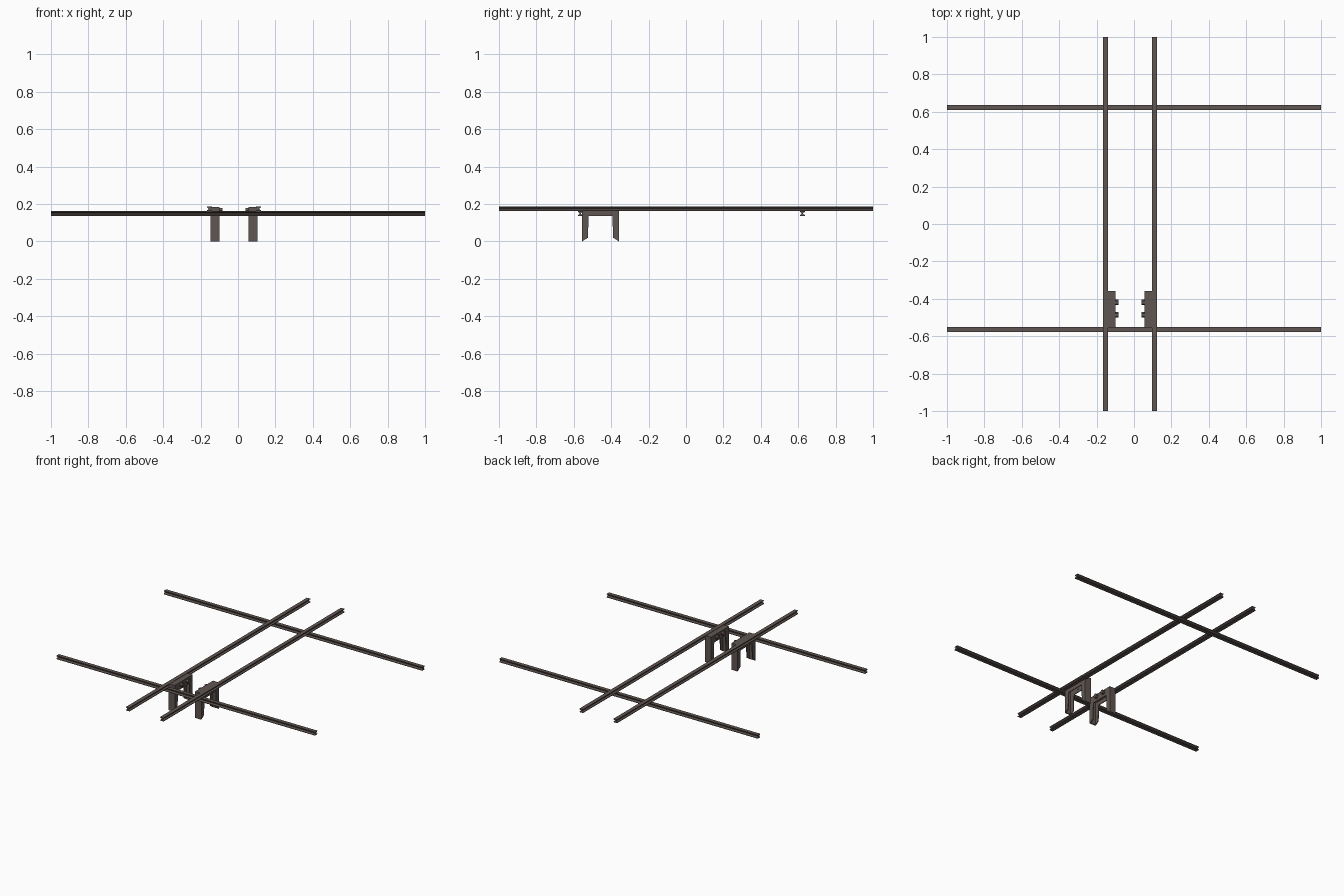
import bpy, bmesh, math
from mathutils import Matrix, Vector

if "Cube" in bpy.data.objects:
    bpy.data.objects.remove(bpy.data.objects["Cube"])

metal = bpy.data.materials.new("dark brown metal")
metal.diffuse_color = (0.115, 0.092, 0.083, 1)
metal.use_nodes = True
metal.node_tree.nodes["Principled BSDF"].inputs["Base Color"].default_value = metal.diffuse_color


def finish(name, bm):
    bmesh.ops.recalc_face_normals(bm, faces=bm.faces)
    me = bpy.data.meshes.new(name)
    bm.to_mesh(me)
    bm.free()
    me.materials.append(metal)
    ob = bpy.data.objects.new(name, me)
    bpy.context.collection.objects.link(ob)
    return ob


def extrude(bm, pts, offset):
    """Closed 3D outline pushed along an offset to make a solid."""
    face = bm.faces.new([bm.verts.new(p) for p in pts])
    out = bmesh.ops.extrude_face_region(bm, geom=[face])
    verts = [v for v in out["geom"] if isinstance(v, bmesh.types.BMVert)]
    bmesh.ops.translate(bm, verts=verts, vec=offset)


# Hourglass rail section: half width against height
HALF = [(0.0135, 0), (0.0135, 0.004), (0.004, 0.0105), (0.004, 0.0145),
        (0.0135, 0.021), (0.0135, 0.025)]
SECTION = HALF + [(-w, h) for w, h in reversed(HALF)]


def rail(name, centre, z, along_x):
    bm = bmesh.new()
    if along_x:
        extrude(bm, [(-1, centre + w, z + h) for w, h in SECTION], Vector((2, 0, 0)))
    else:
        extrude(bm, [(centre + w, -1, z + h) for w, h in SECTION], Vector((0, 2, 0)))
    finish(name, bm)


rail("front_cross_rail", -0.565, 0.137, True)
rail("back_cross_rail", 0.622, 0.137, True)
rail("left_long_rail", -0.1535, 0.162, False)
rail("right_long_rail", 0.1105, 0.162, False)

# Brackets: pressed arch shells, open on the inside of the arch
MID_X, MID_Y, HALF_Y = -0.0215, -0.457, 0.099
WIDTH, WALL, TOP = 0.048, 0.005, 0.185


def arch(half_outline):
    """Mirror half an outline in y about the middle of the bracket."""
    return ([(MID_Y - d, z) for d, z in half_outline]
            + [(MID_Y + d, z) for d, z in reversed(half_outline)])


side = arch([(0.063, 0.135), (0.068, 0.02), (HALF_Y, 0), (HALF_Y, TOP)])
skin = arch([(HALF_Y - WALL, TOP - WALL), (HALF_Y - WALL, 0.003),
             (HALF_Y, 0), (HALF_Y, TOP)])

for label, s in (("left", -1), ("right", 1)):
    inner, outer = MID_X + s * 0.0785, MID_X + s * (0.0785 + WIDTH)
    bm = bmesh.new()
    extrude(bm, [(inner, y, z) for y, z in side], Vector((s * WALL, 0, 0)))
    extrude(bm, [(outer, y, z) for y, z in side], Vector((-s * WALL, 0, 0)))
    extrude(bm, [(inner, y, z) for y, z in skin], Vector((s * WIDTH, 0, 0)))
    finish(label + "_bracket", bm)

    # Two hexagonal bolts on the inner face
    for place, y in (("front", -0.486), ("back", -0.419)):
        bm = bmesh.new()
        m = (Matrix.Translation((inner - s * 0.005, y, 0.166))
             @ Matrix.Rotation(math.pi / 2, 4, 'Y'))
        bmesh.ops.create_cone(bm, cap_ends=True, segments=6, radius1=0.015,
                              radius2=0.015, depth=0.022, matrix=m)
        finish(label + "_" + place + "_bolt", bm)
